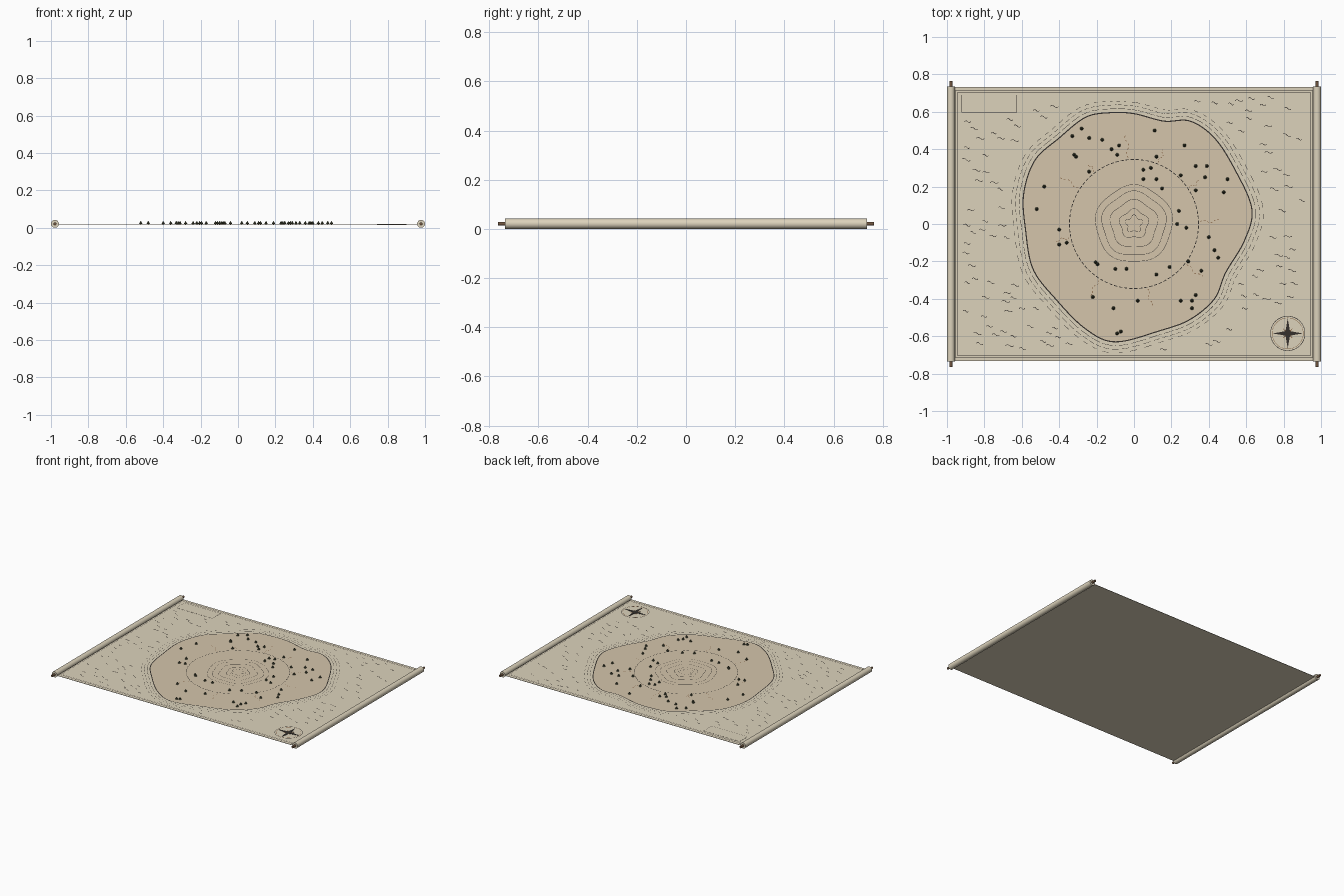
import bpy, bmesh, math, random
from mathutils import Vector

if "Cube" in bpy.data.objects:
    bpy.data.objects.remove(bpy.data.objects["Cube"])

random.seed(7)
TOP = 0.0175          # upper face of the parchment


def material(name, rgb):
    m = bpy.data.materials.new(name)
    m.diffuse_color = (*rgb, 1)
    m.use_nodes = True
    m.node_tree.nodes["Principled BSDF"].inputs["Base Color"].default_value = m.diffuse_color
    return m


PAPER = material("parchment", (0.72, 0.65, 0.50))
LAND = material("land_tint", (0.66, 0.56, 0.41))
INK = material("ink", (0.035, 0.03, 0.025))
BROWN = material("brown_ink", (0.25, 0.13, 0.06))
WOOD = material("wood", (0.16, 0.09, 0.05))
GREEN = material("tree_green", (0.06, 0.065, 0.035))


def finish(name, bm, mat):
    me = bpy.data.meshes.new(name)
    bm.to_mesh(me)
    bm.free()
    me.materials.append(mat)
    ob = bpy.data.objects.new(name, me)
    bpy.context.collection.objects.link(ob)
    return ob


def box(name, lo, hi, mat):
    bm = bmesh.new()
    bmesh.ops.create_cube(bm, size=1)
    for v in bm.verts:
        v.co = [(a + b) / 2 + c * (b - a) for a, b, c in zip(lo, hi, v.co)]
    return finish(name, bm, mat)


def ink(name, strokes, width, z=TOP + 0.001, mat=INK):
    """Flat pen strokes of even width along 2D polylines."""
    bm = bmesh.new()
    for pts in strokes:
        pts = [Vector(p) for p in pts]
        n = len(pts)
        closed = (pts[0] - pts[-1]).length < 1e-6
        rows = []
        for i, p in enumerate(pts):
            a = pts[i - 1] if i else (pts[-2] if closed else p)
            b = pts[i + 1] if i < n - 1 else (pts[1] if closed else p)
            d = (b - a).normalized()
            o = Vector((-d.y, d.x)) * width / 2
            rows.append([bm.verts.new((*(p + s * o), z)) for s in (-1, 1)])
        for r, s in zip(rows, rows[1:]):
            bm.faces.new((r[0], s[0], s[1], r[1]))
    return finish(name, bm, mat)


def dashes(pts, on, off):
    return [pts[i:i + on + 1] for i in range(0, len(pts) - on, on + off)]


def ring(r, n=96, c=(0, 0), lobe=0.0):
    out = []
    for i in range(n + 1):
        t = 2 * math.pi * (i % n) / n
        q = r * (1 + lobe * math.cos(5 * (t - math.pi / 2)))
        out.append((c[0] + q * math.cos(t), c[1] + q * math.sin(t)))
    return out


def rect(x0, y0, x1, y1):
    # separate sides keep the corners square
    return [[(x0, y0), (x1, y0)], [(x1, y0), (x1, y1)], [(x1, y1), (x0, y1)], [(x0, y1), (x0, y0)]]


# Parchment sheet
box("parchment_sheet", (-0.975, -0.733, TOP - 0.002), (0.975, 0.733, TOP), PAPER)

# Rolled edges with wooden rods
for side, s in (("left", -1), ("right", 1)):
    for part, r, length, mat in (("roll", 0.021, 1.47, PAPER), ("rod", 0.008, 1.53, WOOD)):
        bpy.ops.mesh.primitive_cylinder_add(vertices=32, radius=r, depth=length,
                                            location=(s * 0.979, 0, 0.021),
                                            rotation=(math.pi / 2, 0, 0))
        ob = bpy.context.object
        ob.name = side + "_" + part
        ob.data.materials.append(mat)
        bpy.ops.object.shade_smooth_by_angle()

# Border frame and title panel (blank)
ink("border_outer", rect(-0.955, -0.713, 0.955, 0.713), 0.003)
ink("border_inner", rect(-0.945, -0.702, 0.945, 0.702), 0.002)
box("title_panel", (-0.92, 0.597, TOP), (-0.627, 0.69, TOP + 0.0005), LAND).data.materials[0] = PAPER
ink("title_frame", rect(-0.92, 0.597, -0.627, 0.69), 0.002)

# Coastline: smooth closed curve through a few shore points (clockwise, hundredths)
shore = [(0, 59), (16, 55), (30, 55), (43, 46), (54, 29), (63, 8), (59, -9), (49, -26), (43, -40),
         (30, -51), (14, -57), (-10, -63), (-26, -56), (-42, -40), (-54, -24), (-58, -3),
         (-59, 16), (-53, 34), (-40, 46), (-26, 57), (-13, 59.5)]
shore = [Vector(p) / 100 for p in shore]
coast, N = [], len(shore)
for i in range(N):
    p0, p1, p2, p3 = (shore[(i + k) % N] for k in (-1, 0, 1, 2))
    for k in range(14):
        t = k / 14
        coast.append(0.5 * (2 * p1 + (p2 - p0) * t + (2 * p0 - 5 * p1 + 4 * p2 - p3) * t * t
                            + (3 * p1 - p0 - 3 * p2 + p3) * t ** 3))


def offset(d):
    out = []
    for i, p in enumerate(coast):
        t = (coast[(i + 1) % len(coast)] - coast[i - 1]).normalized()
        out.append(p + Vector((-t.y, t.x)) * d)
    return out + out[:1]


bm = bmesh.new()
bm.faces.new([bm.verts.new((*p, TOP + 0.0005)) for p in reversed(coast)])
bmesh.ops.triangulate(bm, faces=bm.faces[:])
finish("island", bm, LAND)
ink("coastline", [offset(0)], 0.006)
ink("shallows_near", dashes(offset(0.02), 4, 1), 0.002)
ink("shallows_middle", dashes(offset(0.04), 2, 1), 0.002)
ink("shallows_far", dashes(offset(0.06), 2, 2), 0.002)

# Mountain contours, ring road and dotted side paths
ink("mountain_contours", [ring(r, lobe=l) for r, l in
    ((0.205, 0.03), (0.17, 0.045), (0.125, 0.06), (0.075, 0.09), (0.042, 0.2))], 0.002)
ink("ring_road", dashes(ring(0.345, 240), 2, 1), 0.004)
paths = []
for deg, end in ((2, 0.46), (33, 0.42), (68, 0.43), (95, 0.48), (127, 0.40), (147, 0.47),
                 (192, 0.43), (238, 0.45), (282, 0.45), (322, 0.47)):
    line = []
    for i in range(24):
        r = 0.355 + (end - 0.355) * i / 23
        a = math.radians(deg) + 0.02 * math.sin(i * 0.4)
        line.append((r * math.cos(a), r * math.sin(a)))
    paths += dashes(line, 2, 2)
ink("side_paths", paths, 0.003, mat=BROWN)

# Trees: stub trunk and pointed crown, positions in hundredths
trees = [(-28, 51), (-33, 47), (-24, 46), (-17, 45), (-8, 42), (-12, 40), (-32, 37), (-31, 36),
         (-9, 37), (-24, 28), (-48, 20), (-52, 8), (-40, -3), (-36, -10), (-40, -11), (11, 50),
         (27, 42), (12, 36), (9, 30), (5, 29), (5, 24), (12, 24), (15, 19), (25, 26), (33, 31),
         (39, 31), (38, 25), (50, 24), (48, 17), (33, 18), (24, 7), (23, 0), (28, -2), (40, -7),
         (43, -14), (45, -18), (29, -20), (36, -25), (19, -23), (12, -27), (-4, -24), (-10, -24)]
trees += [(-20.5, -20.5), (-19.5, -21.5), (-22, -39), (-11, -45), (2, -41), (25, -41), (33, -38),
          (31, -41), (31, -45), (-7, -57.5), (-9, -58.5)]
crowns, trunks = bmesh.new(), bmesh.new()
for x, y in trees:
    for bm, r1, r2, z0, z1 in ((trunks, 0.0025, 0.0025, TOP, 0.023), (crowns, 0.0095, 0, 0.0205, 0.037)):
        new = bmesh.ops.create_cone(bm, cap_ends=True, segments=8, radius1=r1, radius2=r2, depth=z1 - z0)
        bmesh.ops.translate(bm, verts=new["verts"], vec=(x / 100, y / 100, (z0 + z1) / 2))
finish("tree_trunks", trunks, WOOD)
finish("tree_crowns", crowns, GREEN)

# Sea ripples scattered outside the shallows
ripples, centres = [], []
edge = offset(0.1)
while len(ripples) < 105:
    c = Vector((random.uniform(-0.9, 0.9), random.uniform(-0.67, 0.68)))
    nearest = min(edge, key=lambda p: (p - c).length)
    inside = c.length < nearest.length
    label = c.x < -0.58 and c.y > 0.56
    if inside or label or (c - Vector((0.82, -0.585))).length < 0.15:
        continue
    if any((c - q).length < 0.04 for q in centres):
        continue
    centres.append(c)
    w, tilt = random.uniform(0.028, 0.045), random.uniform(-0.25, 0.1)
    ripples.append([c + Vector(((k / 8 - 0.5) * w,
                                0.005 * math.sin(k / 8 * 2 * math.pi) + tilt * (k / 8 - 0.5) * w))
                    for k in range(9)])
ink("sea_ripples", ripples, 0.003)

# Compass rose: two rings, long dark points over short brown ones
C = (0.822, -0.585)
ink("compass_outer_ring", [ring(0.092, 64, C)], 0.003)
ink("compass_inner_ring", [ring(0.083, 64, C)], 0.002, mat=BROWN)
for name, long, short, turn, h, mat in (("compass_minor_points", 0.04, 0.008, 45, 0.001, BROWN),
                                        ("compass_main_points", 0.08, 0.017, 0, 0.002, INK)):
    bm = bmesh.new()
    vs = []
    for i in range(8):
        a, r = math.radians(45 * i + turn), short if i % 2 else long
        vs.append(bm.verts.new((C[0] + r * math.cos(a), C[1] + r * math.sin(a), TOP)))
    top = bmesh.ops.extrude_face_region(bm, geom=[bm.faces.new(vs)])
    bmesh.ops.translate(bm, vec=(0, 0, h),
                        verts=[g for g in top["geom"] if isinstance(g, bmesh.types.BMVert)])
    bmesh.ops.recalc_face_normals(bm, faces=bm.faces[:])
    finish(name, bm, mat)
